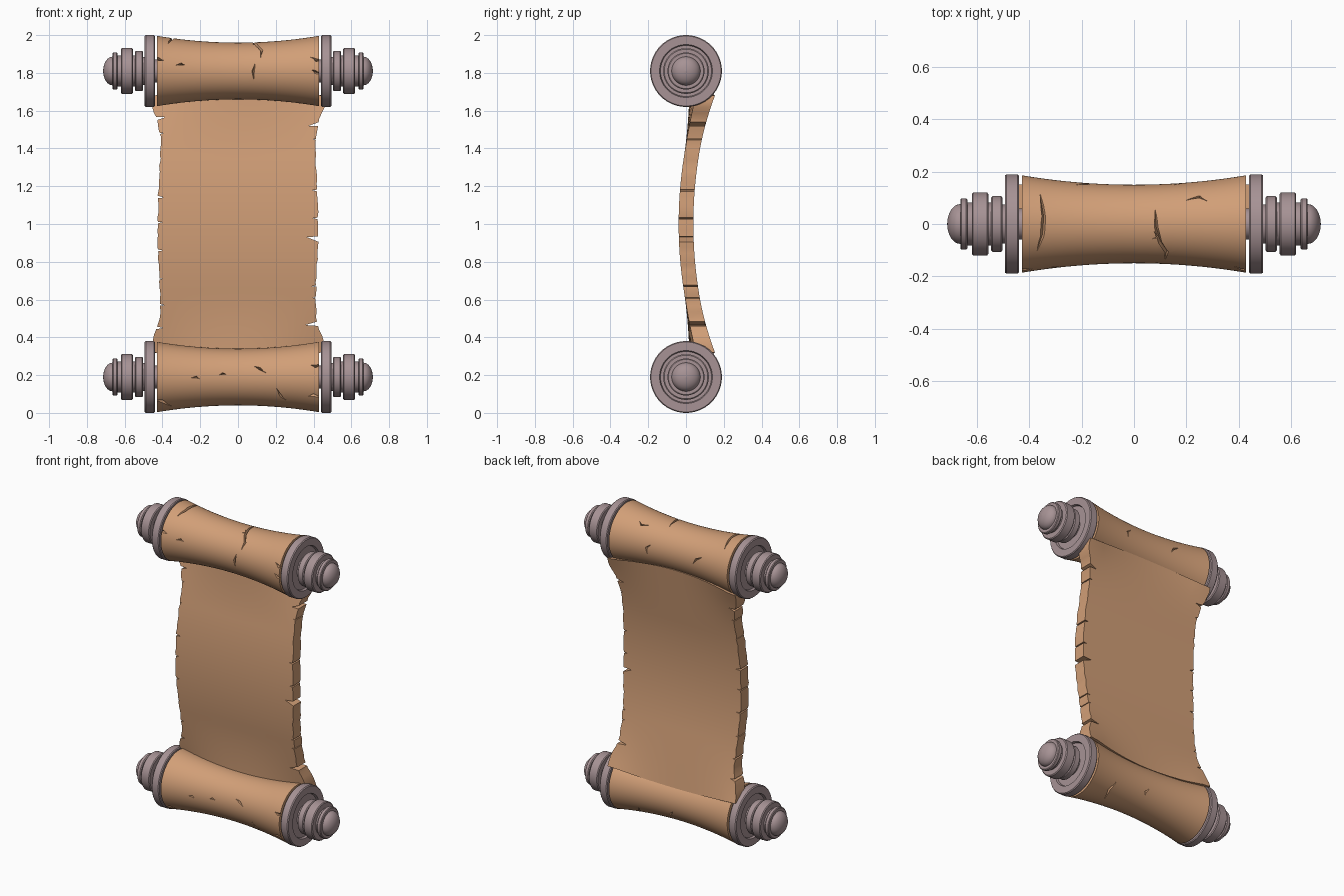
import bpy, bmesh, math, random

if "Cube" in bpy.data.objects:
    bpy.data.objects.remove(bpy.data.objects["Cube"])

random.seed(4)
TOP_Z, LOW_Z, SEG = 1.81, 0.19, 64


def material(name, rgb):
    m = bpy.data.materials.new(name)
    m.diffuse_color = (*rgb, 1)
    m.use_nodes = True
    m.node_tree.nodes["Principled BSDF"].inputs["Base Color"].default_value = m.diffuse_color
    return m


PAPER = material("parchment tan", (0.64, 0.345, 0.185))
METAL = material("mauve grey", (0.385, 0.29, 0.30))


def finish(name, bm, mat):
    bmesh.ops.recalc_face_normals(bm, faces=bm.faces)
    me = bpy.data.meshes.new(name)
    bm.to_mesh(me)
    bm.free()
    ob = bpy.data.objects.new(name, me)
    bpy.context.collection.objects.link(ob)
    if mat:
        me.materials.append(mat)
    return ob


def activate(ob):
    bpy.ops.object.select_all(action='DESELECT')
    ob.select_set(True)
    bpy.context.view_layer.objects.active = ob


def smooth(ob, deg=35):
    activate(ob)
    bpy.ops.object.shade_smooth_by_angle(angle=math.radians(deg))


def carve(ob, cutter):
    activate(ob)
    mod = ob.modifiers.new("carve", 'BOOLEAN')
    mod.operation, mod.solver, mod.object = 'DIFFERENCE', 'EXACT', cutter
    mod.use_self = True
    bpy.ops.object.modifier_apply(modifier=mod.name)
    bpy.data.objects.remove(cutter)


def skin(bm, rings):
    """Closed skin over a list of equal-length rings of points."""
    vs = [[bm.verts.new(p) for p in r] for r in rings]
    n = len(rings[0])
    for a, b in zip(vs, vs[1:]):
        for i in range(n):
            j = (i + 1) % n
            bm.faces.new((a[i], a[j], b[j], b[i]))
    bm.faces.new(vs[0])
    bm.faces.new(vs[-1][::-1])


def on_roll(x, a, r, zc):
    # angle 0 = front, 90 = top, 180 = back
    return (x, -r * math.cos(a), zc + r * math.sin(a))


def lathe(name, profile, zc, mat, sx=1):
    bm = bmesh.new()
    skin(bm, [[on_roll(sx * x, math.tau * i / SEG, r, zc) for i in range(SEG)]
              for x, r in profile])
    return finish(name, bm, mat)


def roll_r(x):
    return 0.15 + 0.036 * (x / 0.428) ** 2


def crack_cutter(cracks, zc):
    """V-shaped grooves along polylines of (x, degrees)."""
    bm = bmesh.new()
    for width, pts in cracks:
        rings = []
        for i, (x, deg) in enumerate(pts):
            a, r = math.radians(deg), roll_r(x)
            k = 0.12 if i in (0, len(pts) - 1) else 1
            (x0, d0), (x1, d1) = pts[max(i - 1, 0)], pts[min(i + 1, len(pts) - 1)]
            tx, ta = x1 - x0, math.radians(d1 - d0) * r
            ln = math.hypot(tx, ta)
            ox, oa = -ta / ln * width * k, tx / ln * width * k / r
            rings.append([on_roll(x, a, r - 0.016 * k - 0.002, zc),
                          on_roll(x + ox, a + oa, r + 0.015, zc),
                          on_roll(x - ox, a - oa, r + 0.015, zc)])
        skin(bm, rings)
    return finish("crack_cutter", bm, None)


TOP_CRACKS = [
    (0.012, [(0.08, 112), (0.085, 85), (0.10, 62), (0.125, 45), (0.12, 28)]),
    (0.010, [(0.07, 68), (0.09, 70), (0.075, 80)]),
    (0.012, [(0.09, 15), (0.08, 0), (0.085, -18)]),
    (0.012, [(-0.36, 132), (-0.345, 100), (-0.35, 75), (-0.37, 55)]),
    (0.014, [(-0.45, 22), (-0.42, 20), (-0.39, 18)]),
    (0.014, [(0.45, 20), (0.415, 18), (0.385, 24)]),
    (0.014, [(0.45, -5), (0.41, -2), (0.39, 2)]),
    (0.009, [(-0.33, 10), (-0.30, 13), (-0.28, 11)]),
    (0.009, [(0.20, 125), (0.25, 130), (0.28, 122)]),
    (0.010, [(0.15, 165), (0.18, 175), (0.17, 190)]),
    (0.010, [(-0.22, 160), (-0.18, 168), (-0.16, 180)]),
]
LOW_CRACKS = [
    (0.011, [(0.08, 22), (0.115, 17), (0.15, 8)]),
    (0.010, [(0.20, -20), (0.225, -38), (0.26, -50)]),
    (0.014, [(-0.45, -40), (-0.40, -45), (-0.35, -62)]),
    (0.014, [(0.45, 22), (0.41, 18), (0.385, 20)]),
    (0.014, [(0.45, -35), (0.40, -32), (0.37, -36)]),
    (0.008, [(-0.25, -2), (-0.22, 0), (-0.20, -4)]),
    (0.008, [(-0.10, 4), (-0.08, 7), (-0.06, 6)]),
    (0.010, [(0.0, 200), (0.02, 210), (0.01, 222)]),
    (0.012, [(0.25, -100), (0.27, -125), (0.25, -145)]),
]

# Rolled parchment, waisted in the middle and cracked
for label, zc, cracks in (("upper", TOP_Z, TOP_CRACKS), ("lower", LOW_Z, LOW_CRACKS)):
    xs = [-0.428 + 0.856 * i / 20 for i in range(21)]
    roll = lathe(label + "_roll", [(x, roll_r(x)) for x in xs], zc, PAPER)
    carve(roll, crack_cutter(cracks, zc))
    smooth(roll)

# Turned rod ends: flange with recessed face, three rings and a domed tip
CAP = [(0.40, 0.06), (0.44, 0.06), (0.44, 0.185), (0.445, 0.19), (0.488, 0.19),
       (0.494, 0.185), (0.494, 0.14), (0.48, 0.135), (0.48, 0.075),
       (0.503, 0.075), (0.503, 0.101), (0.508, 0.107), (0.541, 0.107), (0.546, 0.101),
       (0.546, 0.082), (0.557, 0.082), (0.557, 0.115), (0.562, 0.121), (0.615, 0.121),
       (0.62, 0.115), (0.62, 0.082), (0.637, 0.082), (0.637, 0.093), (0.642, 0.098),
       (0.66, 0.098), (0.664, 0.093), (0.664, 0.076)]
for i in range(1, 9):
    t = math.radians(i * 10.8)
    CAP.append((0.664 + 0.05 * math.sin(t), 0.076 * math.cos(t)))
CAP.append((0.7142, 0.002))
for label, zc in (("upper", TOP_Z), ("lower", LOW_Z)):
    for side, sx in (("right", 1), ("left", -1)):
        smooth(lathe(f"{label}_{side}_rod_end", CAP, zc, METAL, sx))

# Hanging sheet: bows back to meet the rear of both rolls, flared corners
NX, NZ, THICK = 16, 44, 0.039


def sheet_point(u, t, side, half):
    s = abs(t)
    x = u * half
    near = max(0, (s - 0.35) / 0.33) ** 2
    waist = (0.186 - roll_r(min(abs(x), 0.428))) * min(near, 1)
    y = 0.085 * (s / 0.62) ** 2 + side * (THICK + 0.012 * min(near, 1)) - 0.9 * waist
    return (x, y, 1 + t + math.copysign(0.9 * waist, t))


bm = bmesh.new()
rings = []
for k in range(NZ + 1):
    t = -0.68 + 1.36 * k / NZ
    flare = min(0.045, 0.04 * (max(0, abs(t) - 0.43) / 0.19) ** 2)
    half = [0.418 + 0.007 * math.cos(7 * t) + flare + random.uniform(-0.004, 0.004)
            for _ in (0, 1)]
    us = [-1 + 2 * i / NX for i in range(NX + 1)]
    ring = [sheet_point(u, t, -1, half[u > 0]) for u in us]
    ring += [sheet_point(u, t, 1, half[u > 0]) for u in reversed(us)]
    rings.append(ring)
skin(bm, rings)
sheet = finish("parchment_sheet", bm, PAPER)

# Torn notches along both long edges: height, depth, half height, slant
RIGHT = [(1.54, 0.05, 0.022, -0.02), (1.44, 0.03, 0.016, 0.01), (1.17, 0.035, 0.016, 0.01),
         (1.03, 0.03, 0.014, 0.0), (0.91, 0.06, 0.03, 0.02), (0.68, 0.035, 0.016, -0.01),
         (0.60, 0.03, 0.014, 0.01), (0.48, 0.07, 0.024, -0.015)]
LEFT = [(1.55, 0.04, 0.02, 0.015), (1.48, 0.03, 0.016, 0.0), (1.34, 0.025, 0.016, 0.01),
        (1.15, 0.035, 0.018, -0.01), (1.0, 0.025, 0.015, 0.01), (0.86, 0.03, 0.016, 0.0),
        (0.70, 0.025, 0.014, 0.01), (0.58, 0.035, 0.02, -0.01), (0.45, 0.03, 0.018, 0.0)]
bm = bmesh.new()
for sx, notches in ((1, RIGHT), (-1, LEFT)):
    for z, d, h, slant in notches:
        skin(bm, [[(sx * 0.49, y, z - h), (sx * 0.49, y, z + h),
                   (sx * (0.425 - d), y, z + slant)] for y in (-0.2, 0.3)])
carve(sheet, finish("notch_cutter", bm, None))
smooth(sheet)
